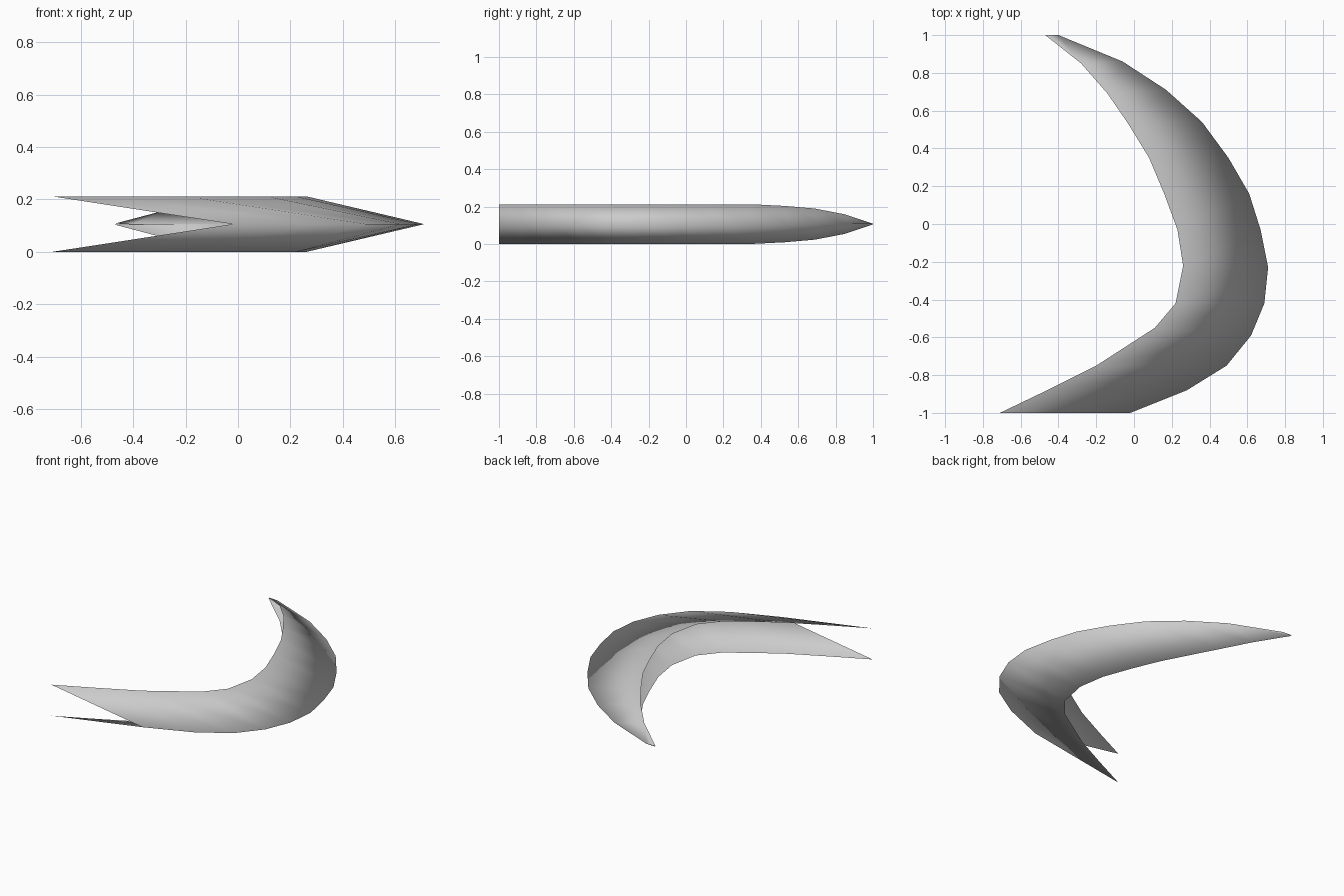
import bpy
import bmesh

default_cube = bpy.data.objects.get("Cube")
if default_cube:
    bpy.data.objects.remove(default_cube, do_unlink=True)

MID = 0.106  # height of the outer crease

# Stations along the crescent: inner rim (x, y), outer crease (x, y), half opening
STATIONS = [
    ((-0.71, -1), (-0.02, -1), MID),
    ((-0.46, -0.88), (0.28, -0.88), MID),
    ((-0.2, -0.75), (0.49, -0.75), MID),
    ((0.11, -0.55), (0.62, -0.59), MID),
    ((0.22, -0.42), (0.69, -0.42), MID),
    ((0.26, -0.22), (0.71, -0.23), MID),
    ((0.23, -0.03), (0.67, -0.03), MID),
    ((0.16, 0.16), (0.61, 0.16), MID),
    ((0.08, 0.35), (0.5, 0.35), MID),
    ((-0.03, 0.53), (0.36, 0.54), 0.097),
    ((-0.14, 0.69), (0.17, 0.71), 0.083),
    ((-0.28, 0.85), (-0.06, 0.86), 0.052),
    ((-0.47, 1), (-0.4, 1), 0.002),
]


def make_material(name, colour):
    material = bpy.data.materials.new(name)
    material.use_nodes = True
    material.diffuse_color = colour
    shader = next(n for n in material.node_tree.nodes if n.type == "BSDF_PRINCIPLED")
    shader.inputs["Base Color"].default_value = colour
    shader.inputs["Roughness"].default_value = 0.8
    return material


# Folded crescent sheet, open along its inner side and at the wide end
bm = bmesh.new()
rows = []
for inner, outer, half in STATIONS:
    rows.append([
        bm.verts.new((*inner, MID + half)),
        bm.verts.new((*outer, MID)),
        bm.verts.new((*inner, MID - half)),
    ])
for row, following in zip(rows, rows[1:]):
    for k in range(2):
        face = bm.faces.new((row[k], row[k + 1], following[k + 1], following[k]))
        face.smooth = True

mesh = bpy.data.meshes.new("crescent_shell")
bm.to_mesh(mesh)
bm.free()
mesh.materials.append(make_material("light grey", (0.6, 0.6, 0.6, 1)))
shell = bpy.data.objects.new("crescent_shell", mesh)
bpy.context.collection.objects.link(shell)
